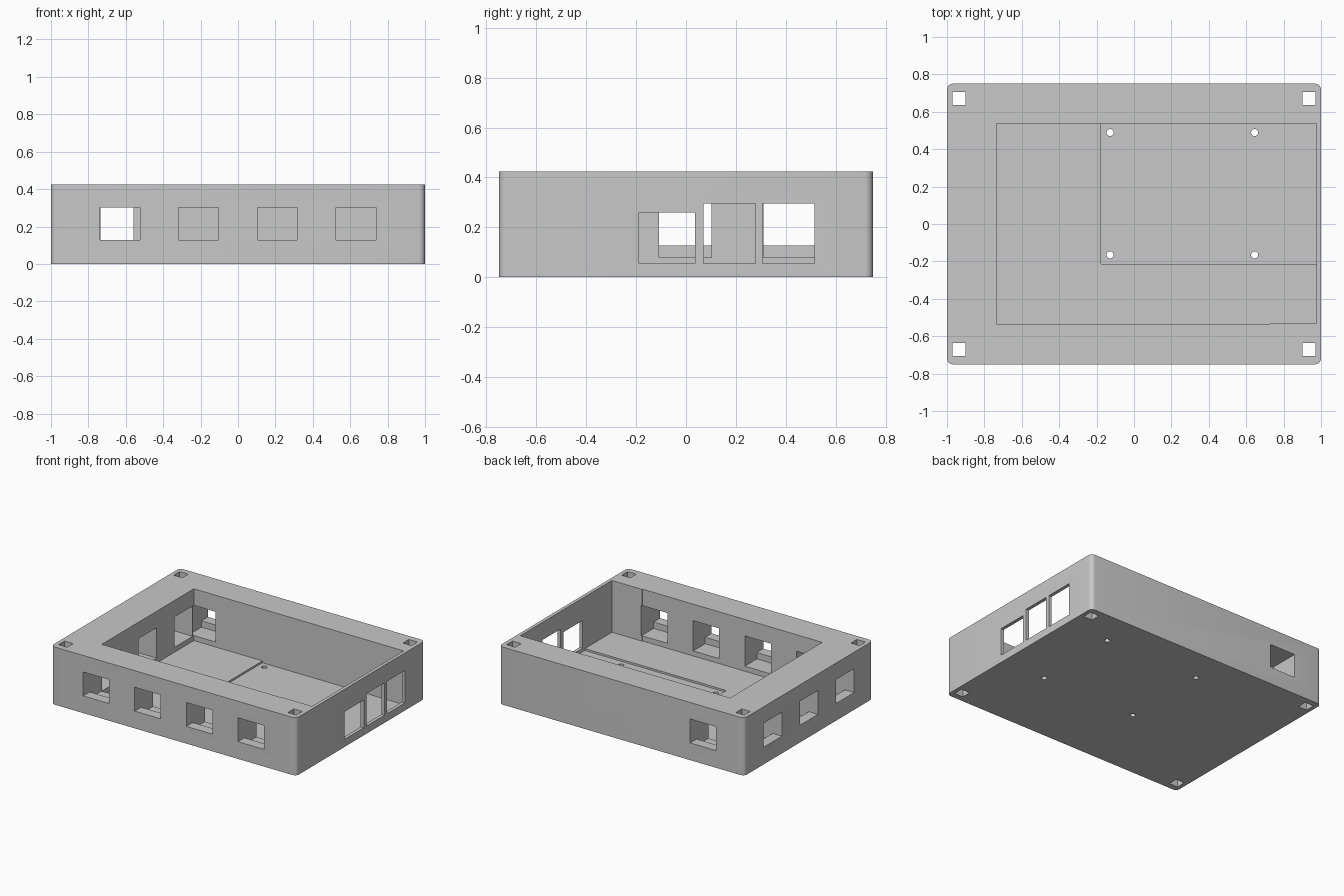
import bpy, bmesh, math
from mathutils import Vector

cube = bpy.data.objects.get("Cube")
if cube:
    bpy.data.objects.remove(cube, do_unlink=True)

grey = bpy.data.materials.new("plain grey")
grey.use_nodes = True
grey.diffuse_color = (0.58, 0.58, 0.58, 1)
grey.node_tree.nodes["Principled BSDF"].inputs["Base Color"].default_value = grey.diffuse_color

HEIGHT = 0.425
FLOOR = 0.043
RECESS = 0.029
SILL_DEPTH = 0.075
OVER = 0.05


def make_object(name, bm):
    mesh = bpy.data.meshes.new(name)
    bm.to_mesh(mesh)
    bm.free()
    mesh.materials.append(grey)
    obj = bpy.data.objects.new(name, mesh)
    bpy.context.collection.objects.link(obj)
    return obj


def box(name, xs, ys, zs, corner_radius=0):
    """Box from three ranges, optionally with rounded upright edges."""
    lo, hi = (Vector(v) for v in zip(xs, ys, zs))
    bm = bmesh.new()
    bmesh.ops.create_cube(bm, size=1)
    for v in bm.verts:
        v.co = (lo + hi) / 2 + v.co * (hi - lo)
    if corner_radius:
        upright = [e for e in bm.edges
                   if abs(e.verts[0].co.z - e.verts[1].co.z) > 0.1]
        bmesh.ops.bevel(bm, geom=upright, offset=corner_radius, segments=6,
                        profile=0.5, affect='EDGES')
    return make_object(name, bm)


cutters = []


def cut(name, xs, ys, zs):
    cutters.append(box(name, xs, ys, zs))


def port(name, center, outer, inner, along_x):
    """Stepped wall port: raised sill outside, deeper pocket inside."""
    inward = math.copysign(1, inner - outer)
    span = (center - 0.106, center + 0.106)
    step = outer + inward * SILL_DEPTH
    for part, a, b, low in (("opening", outer - inward * OVER, step + inward * 0.02, 0.127),
                            ("pocket", step, inner + inward * 0.01, 0.08)):
        depth = (min(a, b), max(a, b))
        xs, ys = (span, depth) if along_x else (depth, span)
        cut(name + "_" + part, xs, ys, (low, 0.303))


# Solid body
case = box("enclosure_case", (-1, 1), (-0.75, 0.75), (0, HEIGHT), 0.032)

# Main cavity, its slightly narrower end, and the board recess in the floor
cut("cavity", (-0.736, 0.73), (-0.535, 0.537), (FLOOR, HEIGHT + OVER))
cut("cavity_end", (0.7, 0.975), (-0.53, 0.537), (FLOOR, HEIGHT + OVER))
cut("board_recess", (-0.177, 0.975), (-0.215, 0.537), (RECESS, FLOOR + 0.02))

# Jack ports in the three thick walls
for x in (-0.631, -0.211, 0.21, 0.631):
    port("front_port", x, -0.75, -0.535, True)
port("back_port", -0.665, 0.75, 0.537, True)
for y in (-0.425, -0.003, 0.417):
    port("side_port", y, -1, -0.736, False)

# Connector openings in the thin wall
for y0, y1, top in ((-0.188, 0.037, 0.26), (0.071, 0.278, 0.295), (0.307, 0.515, 0.295)):
    cut("connector_opening", (0.95, 1.05), (y0, y1), (0.056, top))

# Square corner holes
for sx in (-1, 1):
    for sy in (-1, 1):
        x, y = 0.935 * sx, 0.67 * sy
        cut("corner_hole", (x - 0.035, x + 0.035), (y - 0.035, y + 0.035),
            (-OVER, HEIGHT + OVER))

# Round board screw holes
for x in (-0.128, 0.645):
    for y in (-0.165, 0.489):
        bm = bmesh.new()
        bmesh.ops.create_cone(bm, cap_ends=True, segments=24, radius1=0.019,
                              radius2=0.019, depth=0.2)
        bmesh.ops.translate(bm, verts=bm.verts, vec=(x, y, 0.04))
        cutters.append(make_object("screw_hole", bm))

# Carve the case, then drop the cutters
for tool in cutters:
    tool.hide_render = True
    mod = case.modifiers.new(tool.name, 'BOOLEAN')
    mod.operation = 'DIFFERENCE'
    mod.solver = 'EXACT'
    mod.object = tool
bpy.context.view_layer.update()
carved = bpy.data.meshes.new_from_object(
    case.evaluated_get(bpy.context.evaluated_depsgraph_get()))
case.modifiers.clear()
case.data = carved
for tool in cutters:
    bpy.data.objects.remove(tool, do_unlink=True)

# Tidy flat faces and smooth the rounded corners
bm = bmesh.new()
bm.from_mesh(carved)
bmesh.ops.remove_doubles(bm, verts=bm.verts, dist=0.0001)
bmesh.ops.dissolve_limit(bm, angle_limit=math.radians(1), verts=bm.verts, edges=bm.edges)
bm.to_mesh(carved)
bm.free()
carved.materials.clear()
carved.materials.append(grey)
bpy.ops.object.select_all(action='DESELECT')
case.select_set(True)
bpy.context.view_layer.objects.active = case
bpy.ops.object.shade_smooth_by_angle(angle=math.radians(30))
